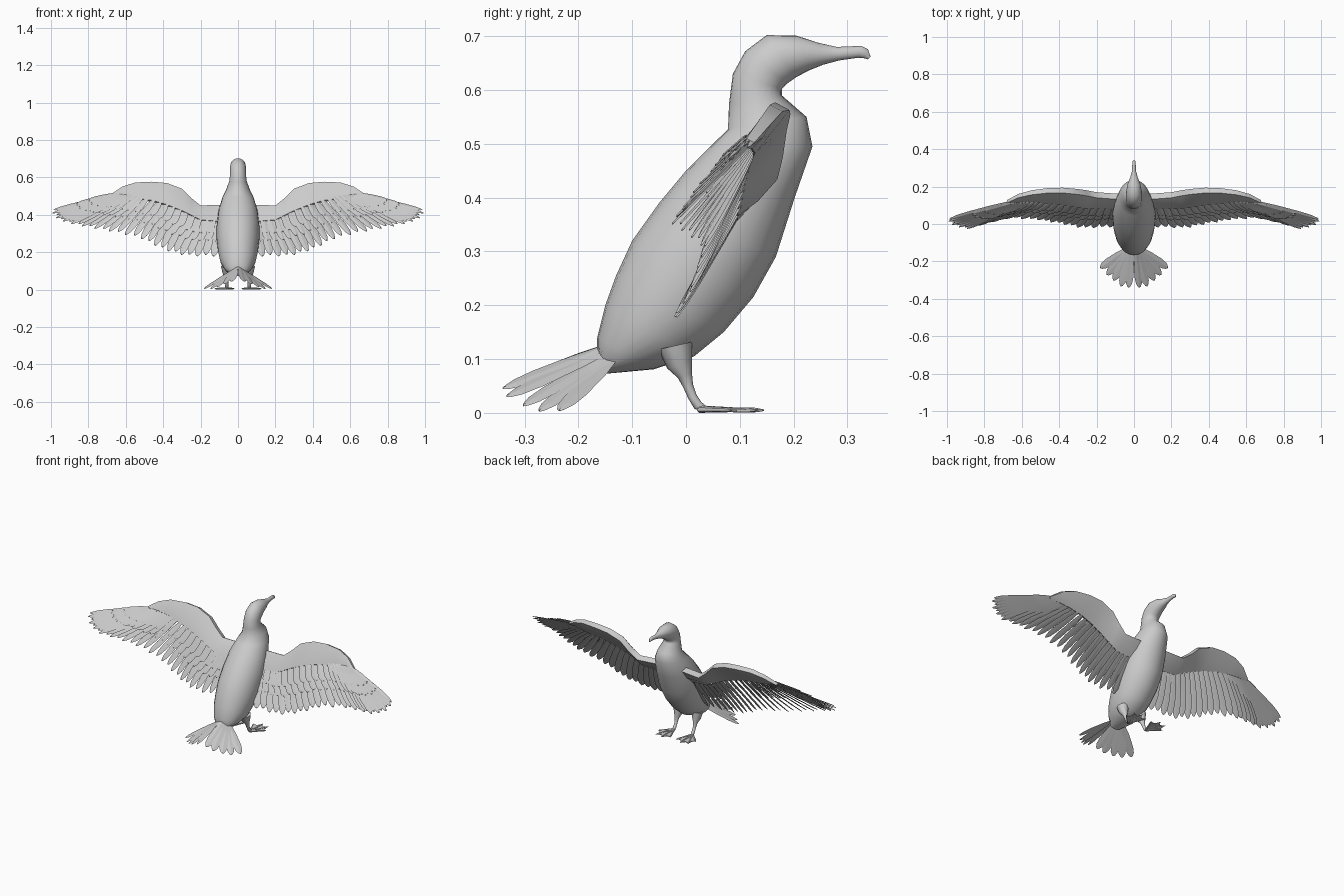
import bpy, bmesh, math
from mathutils import Vector as V

cube = bpy.data.objects.get("Cube")
if cube:
    bpy.data.objects.remove(cube)

grey = bpy.data.materials.new("plain grey")
grey.use_nodes = True
COLOUR = (0.6, 0.6, 0.6, 1)
grey.diffuse_color = COLOUR
grey.node_tree.nodes["Principled BSDF"].inputs["Base Color"].default_value = COLOUR


def loft(bm, rings):
    """Skin a list of equal closed rings and cap both ends."""
    rows = [[bm.verts.new(p) for p in ring] for ring in rings]
    n = len(rows[0])
    for a, b in zip(rows, rows[1:]):
        for i in range(n):
            j = (i + 1) % n
            bm.faces.new((a[i], a[j], b[j], b[i]))
    bm.faces.new(rows[0][::-1])
    bm.faces.new(rows[-1])


def finish(name, bm, mirror=True, smooth=False):
    bmesh.ops.recalc_face_normals(bm, faces=bm.faces)
    mesh = bpy.data.meshes.new(name)
    bm.to_mesh(mesh)
    bm.free()
    mesh.materials.append(grey)
    obj = bpy.data.objects.new(name, mesh)
    bpy.context.collection.objects.link(obj)
    if mirror:
        obj.modifiers.new("Mirror", 'MIRROR')
    if smooth:
        bpy.ops.object.select_all(action='DESELECT')
        obj.select_set(True)
        bpy.context.view_layer.objects.active = obj
        bpy.ops.object.shade_smooth_by_angle(angle=math.radians(50))
    return obj


def along(points, t):
    """Point at fraction t of a list of points."""
    f = t * (len(points) - 1)
    i = min(int(f), len(points) - 2)
    return V(points[i]).lerp(V(points[i + 1]), f - i)


def tube(bm, path, n=10):
    """Round limb through (x, y, z, radius) stations."""
    pts = [V(p[:3]) for p in path]
    rings = []
    for i, p in enumerate(pts):
        d = (pts[min(i + 1, len(pts) - 1)] - pts[max(i - 1, 0)]).normalized()
        u = d.cross(V((1, 0, 0))).normalized()
        w = d.cross(u)
        r = path[i][3]
        rings.append([p + r * (u * math.cos(k * math.tau / n) + w * math.sin(k * math.tau / n))
                      for k in range(n)])
    loft(bm, rings)


BLADE = [(0, .45), (.3, .85), (.7, 1), (.88, .8), (.97, .4), (1, .1)]


def feather(bm, base, tip, half, normal, tilt=0.2):
    """Thin blade with a raised centre shaft."""
    d = (tip - base).normalized()
    side = d.cross(normal).normalized()
    up = side.cross(d)
    side = side * math.cos(tilt) + up * math.sin(tilt)
    up = side.cross(d)
    rings = []
    for t, w in BLADE:
        c = base.lerp(tip, t)
        rings.append([c + side * half * w, c + up * .0025,
                      c - side * half * w, c - up * .001])
    loft(bm, rings)


# Body, neck, head and bill: back (y, z), front (y, z), half width
BODY = [
    (-.165, .095, -.157, .072, .03), (-.165, .14, -.06, .081, .07),
    (-.15, .20, .015, .105, .095), (-.13, .255, .07, .15, .106),
    (-.10, .32, .125, .215, .114), (-.05, .39, .167, .29, .114),
    (0, .45, .202, .40, .104), (.045, .495, .235, .495, .083),
    (.078, .527, .224, .55, .062), (.08, .575, .178, .59, .046),
    (.087, .63, .178, .602, .043), (.11, .672, .188, .612, .044),
    (.15, .702, .205, .624, .041), (.205, .701, .23, .637, .033),
    (.245, .688, .255, .647, .02), (.28, .68, .285, .655, .011),
    (.325, .682, .32, .66, .009), (.338, .676, .331, .659, .007),
    (.343, .662, .338, .657, .003)]
bm = bmesh.new()
rings = []
for by, bz, fy, fz, w in BODY:
    mid, arm = V((0, by + fy, bz + fz)) / 2, V((0, by - fy, bz - fz)) / 2
    rings.append([mid + arm * math.cos(k * math.tau / 24) + V((w * math.sin(k * math.tau / 24), 0, 0))
                  for k in range(24)])
loft(bm, rings)
finish("body", bm, mirror=False, smooth=True)

# Wing arms: thick leading edge tapering to a thin trailing edge
LEAD = [(.06, .13, .455), (.2, .14, .45), (.25, .15, .49), (.3, .158, .54), (.38, .166, .57),
        (.46, .166, .577), (.55, .156, .573), (.62, .14, .55), (.68, .112, .51)]
TRAIL = [(.06, .085, .36), (.2, .085, .37), (.25, .088, .395), (.3, .094, .42), (.38, .105, .452),
         (.46, .113, .475), (.55, .12, .487), (.62, .116, .495), (.675, .104, .495)]
bm = bmesh.new()
rings = []
for i, (a, b) in enumerate(zip(LEAD, TRAIL)):
    a, b = V(a), V(b)
    thick = V((0, .03, -.016)) * (1 - .5 * (i / 8) ** 3)
    rings.append([a, a + thick, b.lerp(a, .45) + thick * .8,
                  b + thick * .35, b - thick * .2, b.lerp(a, .5) - thick * .3])
loft(bm, rings)
finish("wing_arm", bm, smooth=True)

# Flight feathers and the shorter coverts lying over them
BASES = [(.1, .1, .38), (.2, .1, .385), (.3, .105, .43), (.4, .115, .465), (.5, .125, .49),
         (.57, .123, .5), (.62, .12, .503), (.65, .117, .506), (.66, .115, .508)]
TIPS = [(.13, -.02, .18), (.28, -.025, .182), (.4, 0, .215), (.52, .02, .275), (.67, .03, .31),
        (.8, 0, .335), (.9, -.03, .355), (.97, -.01, .38), (1, .02, .425)]
BACK = V((0, -.8, .6))


def feather_row(name, count, reach, half, lift):
    bm = bmesh.new()
    for i in range(count):
        t = i / (count - 1)
        base = along(BASES, t)
        tip = base.lerp(along(TIPS, t), reach * (1 - .04 * (i % 2)))
        feather(bm, base + BACK * lift, tip + BACK * lift, half * (1 - .35 * t), BACK)
    finish(name, bm)


feather_row("flight_feathers", 28, 1, .024, -.004)
feather_row("long_coverts", 26, .62, .024, .003)
feather_row("short_coverts", 24, .42, .025, .008)

# Tail fan, drooping at the sides
TAIL = [(.03, -.34, .045), (.07, -.333, .03), (.11, -.302, .013), (.145, -.272, .003), (.18, -.235, .004)]
bm = bmesh.new()
for i, tip in enumerate(TAIL):
    base = V((.008 + .007 * i, -.135, .128 - .007 * i))
    feather(bm, base, V(tip), .023, V((.35, -.35, .85)), tilt=0.1)
finish("tail_feathers", bm)

# Legs
bm = bmesh.new()
tube(bm, [(.06, -.02, .125, .032), (.06, -.012, .09, .024), (.06, -.002, .07, .014),
          (.06, .004, .05, .0095), (.06, .012, .03, .0085), (.06, .022, .014, .009),
          (.06, .035, .007, .006)])
finish("leg", bm, smooth=True)

# Webbed feet: toes over a scalloped web, with a small hind toe
HEEL = V((.06, .025, .007))
TOES = [V((.02, .12, .005)), V((.062, .145, .005)), V((.105, .132, .005)), V((.125, .085, .005))]
bm = bmesh.new()
for toe in TOES:
    tube(bm, [(*HEEL, .007), (*HEEL.lerp(toe, .5), .0045),
              (*HEEL.lerp(toe, .85), .0045), (*toe, .0015)], 6)
finish("toes", bm, smooth=True)

bm = bmesh.new()
outline = [HEEL]
for i, toe in enumerate(TOES):
    if i:
        outline.append(HEEL.lerp((TOES[i - 1] + toe) / 2, .82))
    outline.append(HEEL.lerp(toe, .93))
loft(bm, [[V((p.x, p.y, z)) for p in outline] for z in (.002, .006)])
finish("foot_web", bm)
